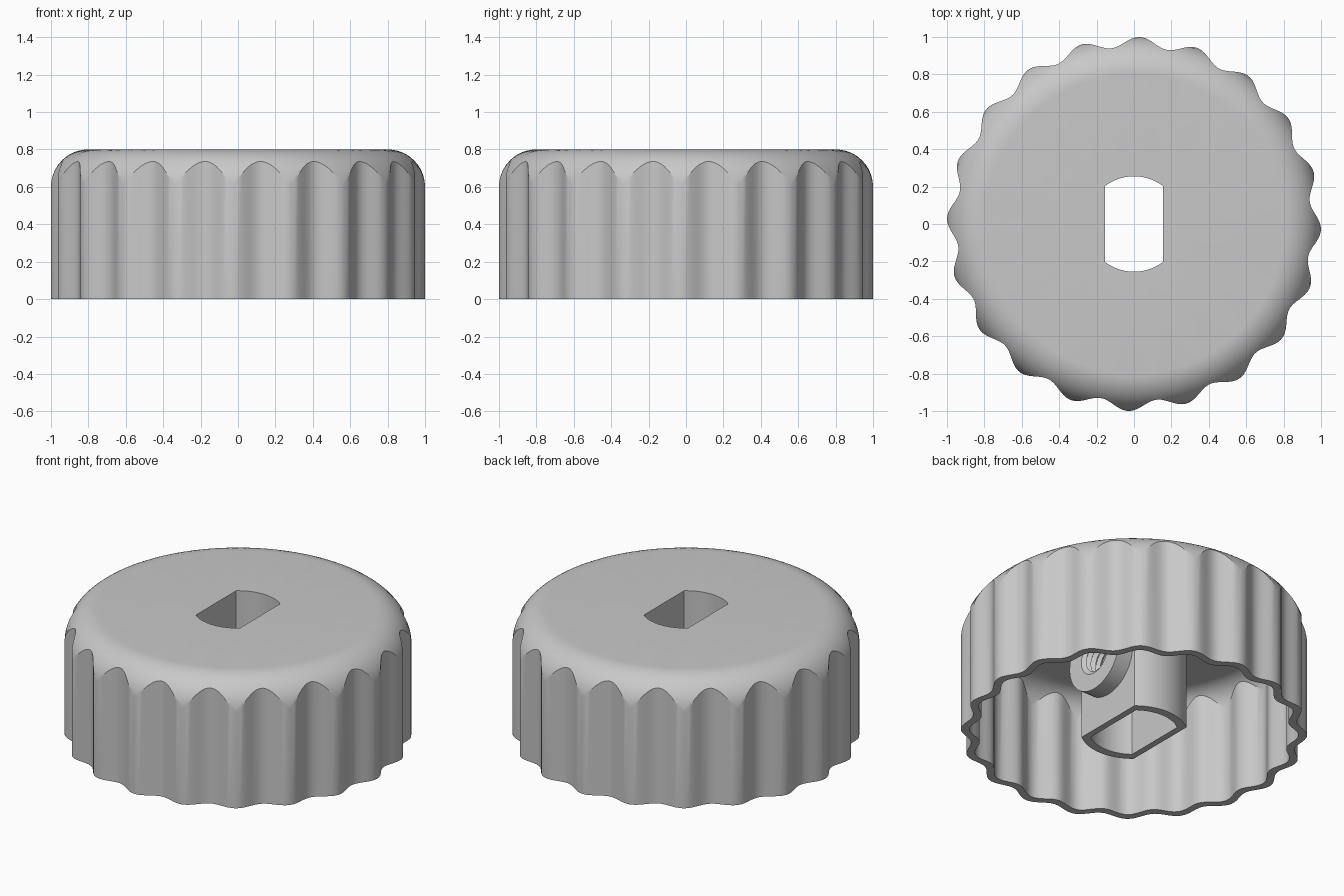
import bpy, bmesh, math
from mathutils import Matrix

if "Cube" in bpy.data.objects:
    bpy.data.objects.remove(bpy.data.objects["Cube"], do_unlink=True)

LOBES, PHASE = 20, math.radians(-1.7)
HEIGHT, WALL = 0.8, 0.05
FILLET, FILLET_R, FILLET_Z = 0.2, 0.8, 0.6     # rounded shoulder and its centre
HOLE = (0.155, 0.255)                          # half width, arc radius
SLEEVE = (0.195, 0.307)
SCREW_Z, SCREW_R = 0.4, 0.1

grey = bpy.data.materials.new("light grey plastic")
grey.use_nodes = True
colour = (0.58, 0.58, 0.58, 1)
grey.diffuse_color = colour
grey.node_tree.nodes["Principled BSDF"].inputs["Base Color"].default_value = colour


def make_object(name, rings, matrix=None):
    """Join rings of points into a closed loop of quads."""
    bm = bmesh.new()
    loops = [[bm.verts.new(p) for p in ring] for ring in rings]
    n = len(loops[0])
    for a, b in zip(loops, loops[1:] + loops[:1]):
        for i in range(n):
            j = (i + 1) % n
            bm.faces.new((a[i], a[j], b[j], b[i]))
    bmesh.ops.recalc_face_normals(bm, faces=bm.faces)
    if matrix:
        bm.transform(matrix)
    mesh = bpy.data.meshes.new(name)
    bm.to_mesh(mesh)
    bm.free()
    mesh.materials.append(grey)
    obj = bpy.data.objects.new(name, mesh)
    bpy.context.collection.objects.link(obj)
    return obj


def activate(obj):
    bpy.ops.object.select_all(action='DESELECT')
    obj.select_set(True)
    bpy.context.view_layer.objects.active = obj


def wave(t):
    return 0.9735 + 0.0265 * math.cos(LOBES * (t - PHASE))


def double_flat(size, t):
    """Radius of a circle with two flats, at angle t."""
    return min(size[1], size[0] / max(abs(math.cos(t)), 1e-6))


# Angles round the knob, with the corners of the flats added
angles = [math.tau * i / (LOBES * 16) for i in range(LOBES * 16)]
for half, radius in (HOLE, SLEEVE):
    c = math.acos(half / radius)
    angles += [c, math.pi - c, math.pi + c, math.tau - c]
angles.sort()


def column(t):
    """Section through the knob at one angle, from outer rim to inner rim."""
    def skin(inset):
        r, f = wave(t) - inset, FILLET - inset
        start = math.acos(max(-1, min(1, (r - FILLET_R) / f)))
        pts = [(r, 0)]
        for k in range(11):
            a = start + (math.pi / 2 - start) * k / 10
            pts.append((FILLET_R + f * math.cos(a), FILLET_Z + f * math.sin(a)))
        return pts
    hole, sleeve = double_flat(HOLE, t), double_flat(SLEEVE, t)
    middle = [(hole, HEIGHT), (hole, 0), (sleeve, 0), (sleeve, HEIGHT - WALL)]
    section = skin(0) + middle + skin(WALL)[::-1]
    return [(r * math.cos(t), r * math.sin(t), z) for r, z in section]


# Fluted shell with cap and shaft sleeve
knob = make_object("fluted_knob", list(zip(*[column(t) for t in angles])))

# Set screw passage through one flat of the sleeve
bpy.ops.mesh.primitive_cylinder_add(
    vertices=48, radius=SCREW_R + 0.012, depth=0.2,
    location=(0.2, 0, SCREW_Z), rotation=(0, math.pi / 2, 0))
cutter = bpy.context.object
cutter.name = "screw_passage_cutter"
cutter.data.materials.append(grey)
activate(knob)
cut = knob.modifiers.new("screw passage", 'BOOLEAN')
cut.operation, cut.solver, cut.object = 'DIFFERENCE', 'EXACT', cutter
bpy.ops.object.modifier_apply(modifier=cut.name)
bpy.data.objects.remove(cutter, do_unlink=True)

# Threaded boss for the set screw
start, end, turns = 0.16, 0.3, 4
profile = [(0.22, start), (0.22, end)]
for k in range(2 * turns + 1):
    x = end + (start - end) * k / (2 * turns)
    profile.append((SCREW_R + (0.015 if k % 2 == 0 else -0.01), x))
rings = [[(r * math.cos(a), r * math.sin(a), x)
          for a in (math.tau * i / 64 for i in range(64))] for r, x in profile]
boss = make_object("threaded_screw_boss", rings,
                   Matrix.Translation((0, 0, SCREW_Z)) @ Matrix.Rotation(math.pi / 2, 4, 'Y'))

for obj in (knob, boss):
    activate(obj)
    bpy.ops.object.shade_smooth_by_angle(angle=math.radians(25))
